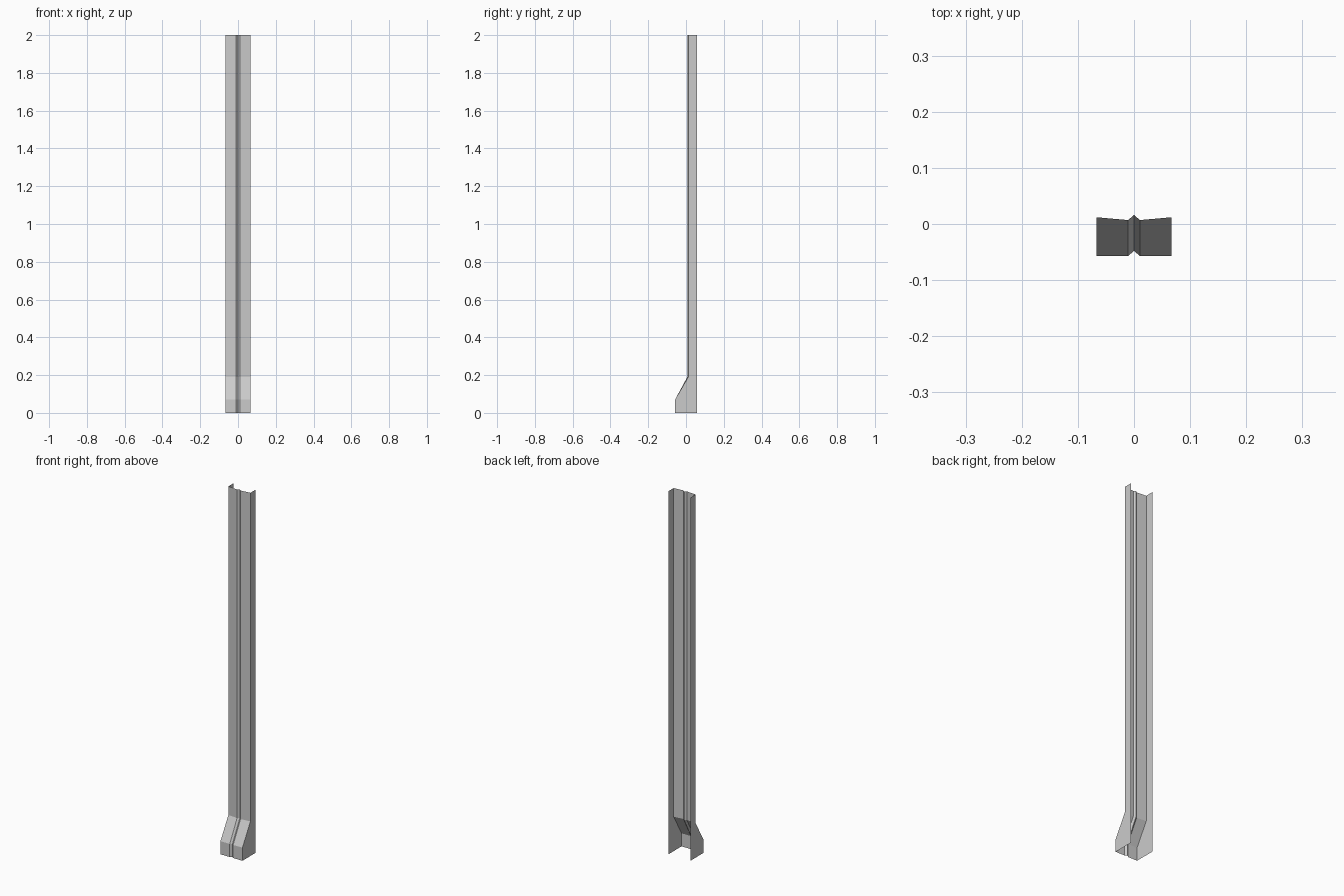
import bpy, bmesh

if "Cube" in bpy.data.objects:
    bpy.data.objects.remove(bpy.data.objects["Cube"])

HALF_W, BACK = 0.067, 0.057

def section(y_edge, y_fold, y_mid):
    """Open cross-section: flange, web, centre groove, web, flange."""
    half = [(HALF_W, BACK), (HALF_W, y_edge), (0.0105, y_fold)]
    return [(-x, y) for x, y in half] + [(0, y_mid)] + half[::-1]

# Sections from the foot to the top
upper = section(0.012, 0.007, 0.016)
foot = section(-0.057, -0.057, -0.048)
levels = [(0, foot), (0.072, foot), (0.19, upper), (2.0, upper)]

# Folded sheet post, lofted through the sections
bm = bmesh.new()
rings = [[bm.verts.new((x, y, z)) for x, y in pts] for z, pts in levels]
for low, high in zip(rings, rings[1:]):
    for i in range(len(low) - 1):
        bm.faces.new((low[i], low[i + 1], high[i + 1], high[i]))
mesh = bpy.data.meshes.new("sheet_post")
bm.to_mesh(mesh)
bm.free()
post = bpy.data.objects.new("sheet_post", mesh)
bpy.context.collection.objects.link(post)
